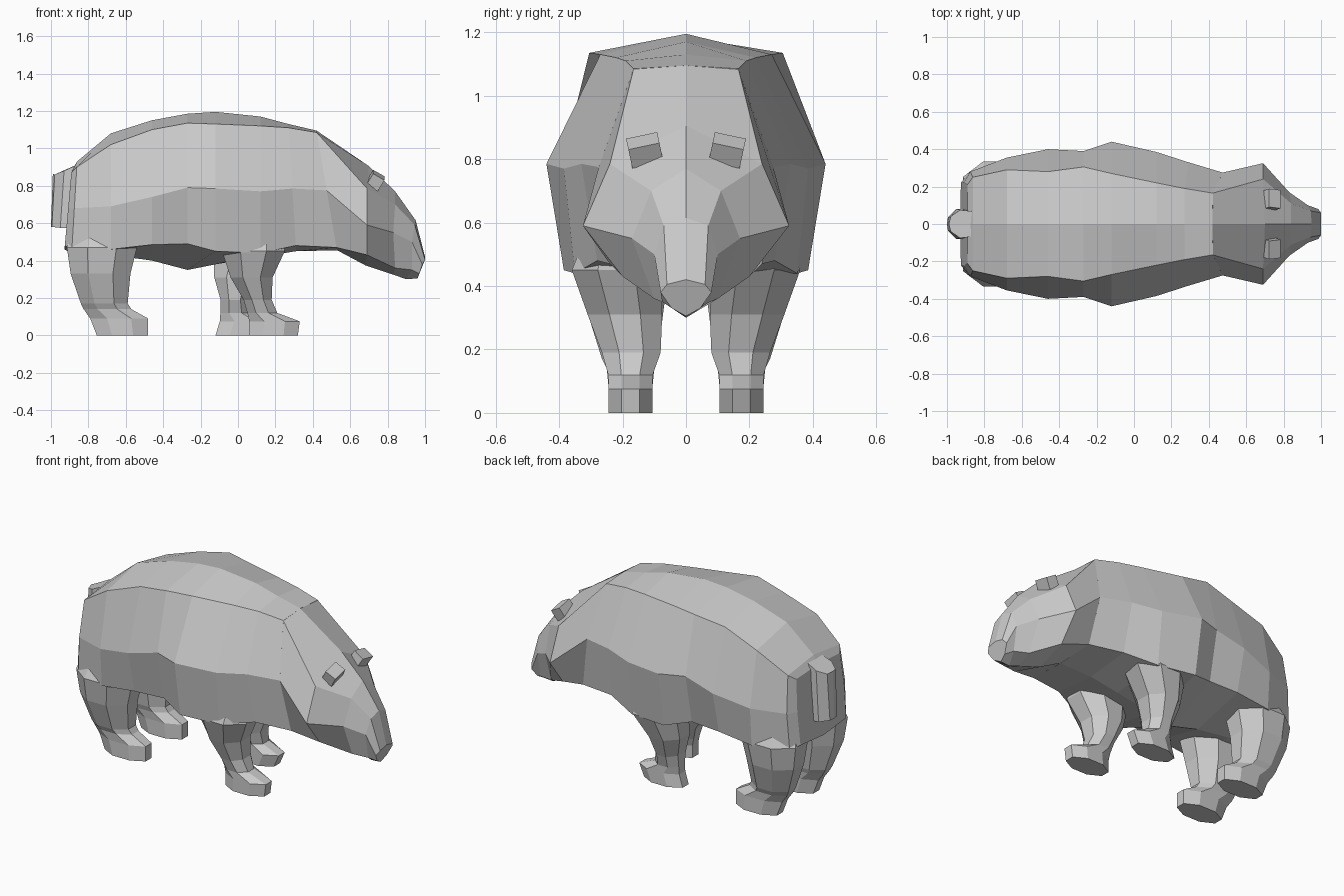
import bpy, bmesh, math
from mathutils import Matrix


def finish(bm, name):
    bmesh.ops.recalc_face_normals(bm, faces=bm.faces)
    me = bpy.data.meshes.new(name)
    bm.to_mesh(me)
    bm.free()
    ob = bpy.data.objects.new(name, me)
    bpy.context.collection.objects.link(ob)
    return ob


def loft(name, rings):
    """Skin a list of closed rings with flat faces and cap both ends."""
    bm = bmesh.new()
    vs = [[bm.verts.new(p) for p in r] for r in rings]
    n = len(rings[0])
    for a, b in zip(vs, vs[1:]):
        for i in range(n):
            j = (i + 1) % n
            bm.faces.new((a[i], a[j], b[j], b[i]))
    bm.faces.new(vs[0])
    bm.faces.new(vs[-1])
    return finish(bm, name)


def mirrored(half):
    """Close a half section (top centre to bottom centre) across y = 0."""
    return half + [(x, -y, z) for x, y, z in reversed(half[1:-1])]


# Body: x, slant, top z, back edge y z, side y z, lower side y z, belly z
body_rows = [
    (-.89, -.09, .88, .21, .87, .225, .68, .22, .48, .46),
    (-.86, -.06, .93, .25, .90, .28, .68, .27, .46, .44),
    (-.68, 0, 1.08, .29, 1.02, .355, .69, .34, .46, .43),
    (-.46, 0, 1.15, .28, 1.10, .40, .74, .34, .485, .40),
    (-.27, 0, 1.185, .305, 1.135, .39, .79, .33, .49, .35),
    (-.12, 0, 1.195, .27, 1.13, .44, .785, .385, .45, .38),
    (.12, 0, 1.17, .22, 1.12, .385, .77, .35, .44, .42),
    (.27, .06, 1.13, .19, 1.11, .33, .785, .28, .48, .45),
    (.42, .17, 1.095, .165, 1.085, .275, .775, .24, .47, .455),
]
rings = []
for x, s, t, ay, az, by, bz, cy, cz, d in body_rows:
    half = [(0, t), (ay, az), (by, bz), (cy, cz), (0, d)]
    rings.append(mirrored([(x + s * (t - z), y, z) for y, z in half]))
loft("body", rings)

# Head: wedge with broad cheeks tapering to the snout
head = [
    [(.42, 0, 1.095), (.42, .165, 1.085), (.474, .275, .775), (.526, .24, .47), (.53, 0, .455)],
    [(.70, 0, .905), (.69, .24, .785), (.69, .325, .59), (.69, .20, .43), (.68, 0, .375)],
    [(.84, 0, .77), (.84, .11, .70), (.83, .17, .55), (.84, .10, .36), (.83, 0, .325)],
    [(.95, 0, .615), (.945, .07, .59), (.93, .10, .50), (.93, .075, .35), (.90, 0, .30)],
    [(1.0, 0, .42), (1.0, .06, .405), (.985, .08, .38), (.97, .045, .33), (.96, 0, .305)],
]
loft("head", [mirrored(h) for h in head])

# Tail: short wedge lying against the rump
loft("tail", [
    mirrored([(-.99, 0, .865), (-.98, .04, .86), (-.93, .075, .88), (-.80, .06, .94), (-.78, 0, .95)]),
    mirrored([(-1.0, 0, .58), (-.995, .035, .58), (-.95, .08, .575), (-.85, .08, .57), (-.84, 0, .57)]),
])


def leg(name, rows, side, shift=0):
    """Octagonal leg; rows are z, x min, x max, y min, y max."""
    k = 1 / math.cos(math.pi / 8)
    out = []
    for z, x0, x1, y0, y1 in rows:
        dx = shift * (1 - z / .6)
        ring = []
        for i in range(8):
            a = math.pi / 8 + i * math.pi / 4
            ring.append(((x0 + x1) / 2 + dx + k * math.cos(a) * (x1 - x0) / 2,
                         side * ((y0 + y1) / 2 + k * math.sin(a) * (y1 - y0) / 2), z))
        out.append(ring)
    loft(name, out)


# Legs: tops tucked inside the body, feet pointing forward
rear_rows = [(.62, -.87, -.53, .05, .25), (.47, -.915, -.54, .05, .335),
             (.33, -.895, -.575, .07, .315), (.17, -.84, -.59, .09, .265),
             (.14, -.825, -.57, .10, .25), (.09, -.79, -.48, .105, .245),
             (0, -.755, -.48, .105, .245)]
front_rows = [(.60, -.04, .24, .12, .30), (.45, -.085, .25, .08, .36),
              (.31, -.04, .185, .075, .31), (.19, .03, .18, .08, .265),
              (.12, .05, .21, .105, .245), (.075, .06, .33, .105, .245),
              (0, .06, .32, .105, .245)]
for side, label in ((-1, "near"), (1, "far")):
    leg("rear_leg_" + label, rear_rows, side)
    # the far front leg steps further back
    leg("front_leg_" + label, front_rows, side, -.18 if side > 0 else 0)
    # Ears: small tilted blocks
    bm = bmesh.new()
    bmesh.ops.create_cube(bm, size=1, matrix=Matrix.Translation((.735, side * .13, .828))
                          @ Matrix.Rotation(side * math.radians(-12), 4, 'X')
                          @ Matrix.Rotation(math.radians(30), 4, 'Y')
                          @ Matrix.Diagonal((.07, .10, .07, 1)))
    finish(bm, "ear_" + label)
